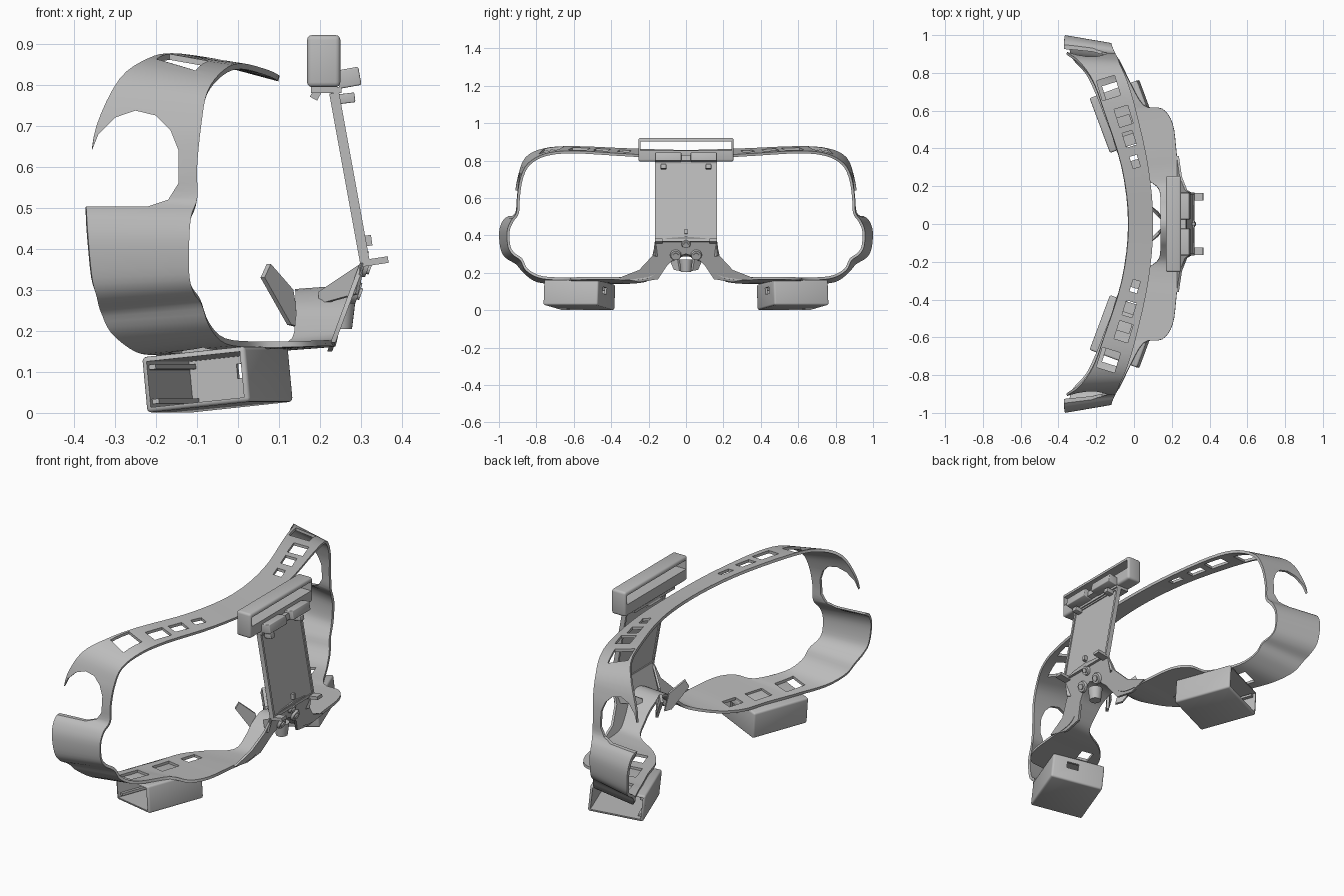
import bpy, bmesh, math
from mathutils import Matrix, Vector

cube = bpy.data.objects.get("Cube")
if cube:
    bpy.data.objects.remove(cube, do_unlink=True)

grey = bpy.data.materials.new("mid grey")
grey.use_nodes = True
grey.diffuse_color = (0.5, 0.5, 0.5, 1)
grey.node_tree.nodes["Principled BSDF"].inputs["Base Color"].default_value = (0.5, 0.5, 0.5, 1)
parts = []


def build(name, verts, faces, keep=True):
    mesh = bpy.data.meshes.new(name)
    mesh.from_pydata([tuple(v) for v in verts], [], faces)
    bm = bmesh.new()
    bm.from_mesh(mesh)
    bmesh.ops.recalc_face_normals(bm, faces=bm.faces)
    bm.to_mesh(mesh)
    bm.free()
    obj = bpy.data.objects.new(name, mesh)
    bpy.context.scene.collection.objects.link(obj)
    mesh.materials.append(grey)
    if keep:
        parts.append(obj)
    return obj


def apply(obj):
    bpy.context.view_layer.update()
    dg = bpy.context.evaluated_depsgraph_get()
    mesh = bpy.data.meshes.new_from_object(obj.evaluated_get(dg))
    obj.modifiers.clear()
    obj.data = mesh


def prism(name, outline, depth, keep=True):
    n = len(outline)
    base = [Vector(p) for p in outline]
    top = [p + Vector(depth) for p in base]
    faces = [list(range(n))[::-1], list(range(n, 2 * n))]
    faces += [[i, (i + 1) % n, n + (i + 1) % n, n + i] for i in range(n)]
    return build(name, base + top, faces, keep)


def slab(name, size, matrix, bevel=0.0, keep=True):
    sx, sy, sz = (s / 2 for s in size)
    ring = [(-sx, -sy, -sz), (sx, -sy, -sz), (sx, sy, -sz), (-sx, sy, -sz)]
    obj = prism(name, ring, (0, 0, 2 * sz), keep)
    obj.data.transform(matrix)
    if bevel:
        m = obj.modifiers.new("bevel", "BEVEL")
        m.width, m.segments = bevel, 3
        apply(obj)
    return obj


def at(x, y, z, tilt=0.0, turn=0.0):
    return Matrix.Translation((x, y, z)) @ Matrix.Rotation(turn, 4, "Z") @ Matrix.Rotation(tilt, 4, "Y")


def cylinder(name, r1, r2, length, matrix):
    n = 24
    ring = [(math.cos(i * math.tau / n), math.sin(i * math.tau / n)) for i in range(n)]
    obj = prism(name, [(r1 * c, r1 * s, 0) for c, s in ring], (0, 0, length))
    for v in list(obj.data.vertices)[n:]:
        v.co.x *= r2 / r1
        v.co.y *= r2 / r1
    obj.data.transform(matrix)
    return obj


def cut(obj, cutters):
    for c in cutters:
        c.hide_render = True
        m = obj.modifiers.new("cut", "BOOLEAN")
        m.operation, m.object, m.solver = "DIFFERENCE", c, "EXACT"
    apply(obj)
    for c in cutters:
        bpy.data.objects.remove(c, do_unlink=True)


def mirror(obj):
    m = obj.modifiers.new("mirror", "MIRROR")
    m.use_axis = (False, True, False)
    m.use_mirror_merge = False
    apply(obj)


def thicken(obj, thickness):
    m = obj.modifiers.new("thickness", "SOLIDIFY")
    m.thickness, m.offset = thickness, 0
    apply(obj)


# Face frame: closed ribbon between a front rail and a back rail (x, y, z each)
rails = [
    ((.10, 0, .815), (-.03, 0, .85)), ((.075, .3, .828), (-.065, .3, .858)),
    ((.01, .6, .845), (-.16, .6, .87)), ((-.035, .75, .83), (-.22, .76, .858)),
    ((-.075, .84, .78), (-.29, .855, .81)), ((-.09, .88, .7), (-.345, .895, .7)),
    ((-.1, .895, .6), (-.36, .91, .6)), ((-.1, .9, .52), (-.37, .925, .515)),
    ((-.115, .93, .475), (-.37, .97, .48)), ((-.12, .95, .42), (-.366, .992, .42)),
    ((-.12, .945, .34), (-.357, .985, .33)), ((-.11, .92, .3), (-.345, .96, .285)),
    ((-.09, .88, .27), (-.335, .905, .25)), ((-.07, .85, .215), (-.31, .86, .2)),
    ((-.03, .77, .175), (-.25, .79, .155)), ((.05, .63, .167), (-.19, .66, .147)),
    ((.15, .61, .168), (-.16, .58, .147)), ((.205, .53, .17), (-.12, .48, .147)),
    ((.225, .38, .17), (-.08, .36, .147)), ((.235, .28, .168), (0, .27, .15)),
    ((.24, .2, .18), (.12, .2, .165)), ((.25, .14, .22), (.14, .13, .22)),
    ((.265, .08, .27), (.14, .08, .265)), ((.275, 0, .305), (.14, 0, .295)),
]
flip = Vector((1, -1, 1))
loop = [(Vector(a), Vector(b)) for a, b in rails]
loop += [(a * flip, b * flip) for a, b in loop[-2:0:-1]]


def spline(p, t):
    a, b, c, d = p
    return (2 * b + (c - a) * t + (2 * a - 5 * b + 4 * c - d) * t * t
            + (3 * b - a - 3 * c + d) * t ** 3) / 2


steps, count = 4, len(loop)
verts = []
for i in range(count):
    four = [loop[(i + k) % count] for k in (-1, 0, 1, 2)]
    for s in range(steps):
        verts += [spline([q[e] for q in four], s / steps) for e in (0, 1)]
n = len(verts)
frame = build("face_frame", verts, [[i, i + 1, (i + 3) % n, (i + 2) % n] for i in range(0, n, 2)])
thicken(frame, 0.014)

# Temple openings and vent windows cut through the frame
opening = [(-.5, .503), (-.22, .503), (-.17, .52), (-.145, .56), (-.145, .64), (-.165, .69),
           (-.2, .725), (-.25, .737), (-.3, .72), (-.34, .68), (-.36, .63), (-.5, .6)]
vents = [(-.135, .72, .85, .1, .11), (-.055, .57, .85, .075, .1), (-.025, .45, .85, .055, .08),
         (.005, .33, .85, .04, .065), (-.11, .69, .16, .09, .11), (-.05, .52, .16, .08, .1),
         (0, .38, .16, .06, .08)]
cutters = []
for side in (1, -1):
    cutters.append(prism("opening_cutter", [(x, side * .8, z) for x, z in opening], (0, side * .4, 0), False))
    for x, y, z, w, l in vents:
        cutters.append(slab("vent_cutter", (w, l, .16), at(x, side * y, z, 0, side * .3), 0, False))
cut(frame, cutters)

# Battery boxes: hollow, open at the outer end, with guide rails inside
place = at(-.05, .57, .0815, -.1, .357)
box = slab("battery_boxes", (.27, .31, .136), place, .01)
cut(box, [slab("cavity_cutter", (.244, .45, .112), place @ at(0, .083, 0), 0, False),
          slab("window_cutter", (.06, .1, .035), place @ at(.03, -.155, .02), 0, False)])
mirror(box)
for z in (-.042, .042):
    mirror(slab("box_rails", (.02, .28, .012), place @ at(-.115, 0, z)))

# Nose bridge plate, leaning forward towards the top
half = [(.05, .285), (.1, .24), (.15, .165), (.25, .15), (.36, .172), (.25, .215), (.18, .29),
        (.165, .36), (.1, .385)]
outline = [(0, .3)] + half + [(0, .393)] + [(-y, z) for y, z in half[::-1]]
prism("bridge_plate", [(.225 + (z - .17) * .37, y, z) for y, z in outline], (.012, 0, 0))
brow = build("bridge_brows", [(.305, .165, .365), (.29, .17, .29), (.2, .07, .265), (.2, .07, .295)], [[0, 1, 2, 3]])
thicken(brow, .01)
mirror(brow)

# Nose pads splayed behind the bridge
pad = build("nose_pads", [(.06, .11, .33), (.075, .1, .363), (.13, .045, .3), (.145, .03, .21),
                          (.125, .06, .215)], [[0, 1, 2, 3, 4]])
thicken(pad, .014)
mirror(pad)

# Round fittings on the bridge
for y, z, r in ((0, .355, .025), (.055, .295, .03), (-.055, .295, .03)):
    x = .237 + (z - .17) * .37
    place = at(x, y, z, math.pi / 2 + .35)
    cylinder("bridge_ring", r, r * .85, .012, place)
    cylinder("bridge_stud", r * .5, r * .5, .018, place)
cylinder("bridge_knob", .028, .036, .065, at(.25, 0, .205))

# Leaning front panel with raised side rims
lean = at(.272, 0, .573, -.18)
slab("front_panel", (.012, .32, .42), lean)
mirror(slab("panel_rims", (.024, .012, .42), lean @ at(0, .16, 0)))
for z in (-.205, .205):
    slab("panel_cross_rim", (.022, .32, .012), lean @ at(0, 0, z))

# Top bar with a long slot through it
bar = slab("top_bar", (.081, .51, .127), at(.209, 0, .8575), .012)
cut(bar, [slab("slot_cutter", (.3, .484, .047), at(.209, 0, .878), 0, False)])

# Bracket and clips joining the bar to the panel
slab("bracket_shelf", (.075, .33, .014), at(.215, 0, .787))
slab("bracket_hook", (.02, .1, .025), at(.19, 0, .777, .5))
mirror(slab("bracket_blocks", (.055, .14, .045), at(.27, .095, .817, -.18), .004))
slab("bracket_centre", (.03, .05, .03), at(.262, 0, .812, -.18))
mirror(slab("upper_clips", (.04, .03, .024), at(.265, .12, .767, -.12), .003))
mirror(slab("lower_tabs", (.065, .04, .016), at(.334, .145, .369, -.15)))
slab("panel_peg", (.018, .016, .026), at(.317, 0, .42, -.15))

# Smooth shading with crisp edges
bpy.ops.object.select_all(action="DESELECT")
for obj in parts:
    obj.select_set(True)
bpy.context.view_layer.objects.active = parts[0]
bpy.ops.object.shade_smooth_by_angle(angle=math.radians(35))
